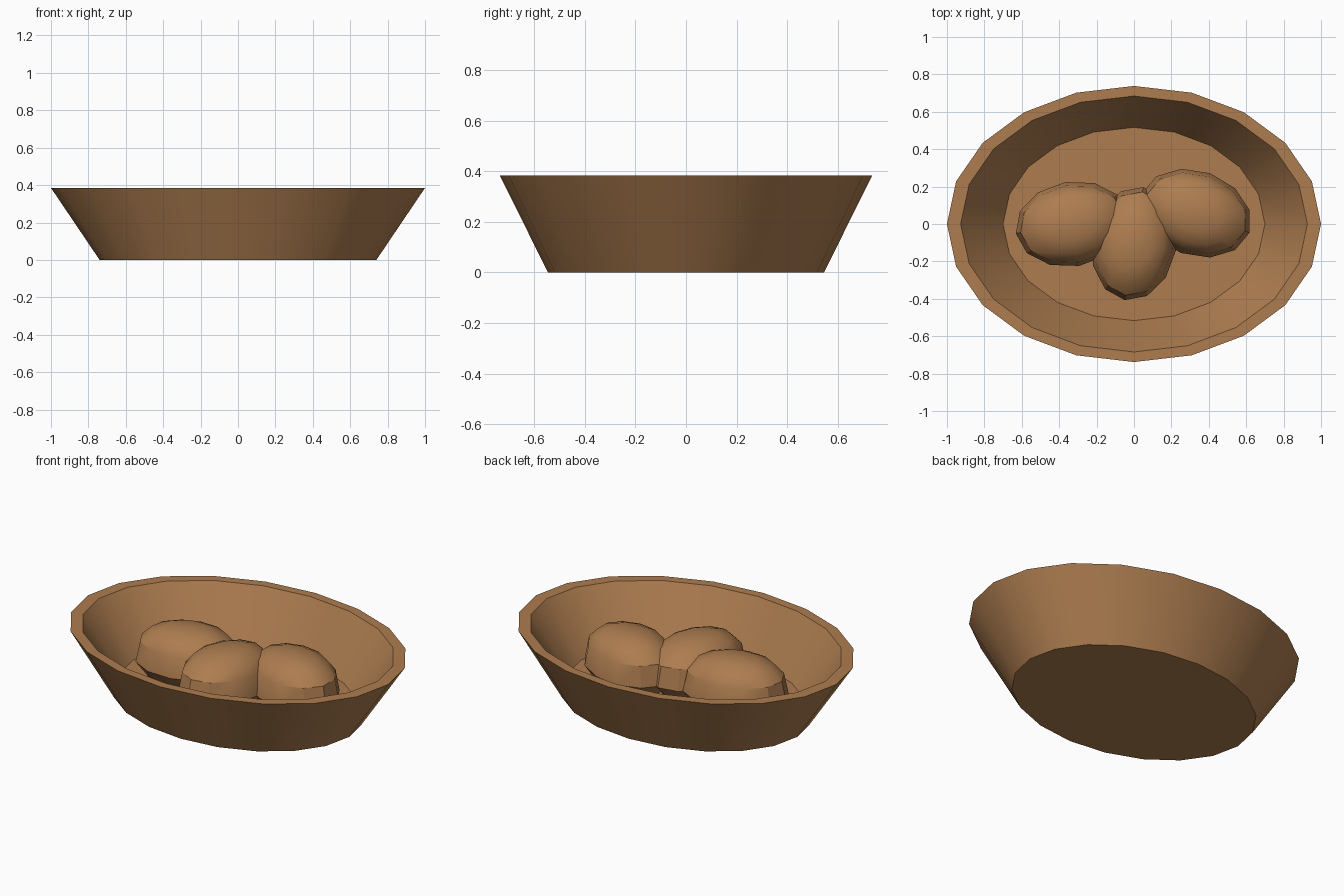
import bpy, bmesh, math
from mathutils import Matrix

if "Cube" in bpy.data.objects:
    bpy.data.objects.remove(bpy.data.objects["Cube"])

brown = bpy.data.materials.new("warm brown")
brown.diffuse_color = (0.42, 0.205, 0.08, 1)
brown.use_nodes = True
brown.node_tree.nodes["Principled BSDF"].inputs["Base Color"].default_value = brown.diffuse_color


def lathe(name, profile, sides, ry=1.0, rx=1.0, angle=0.0, centre=(0, 0)):
    """Turn a (radius, z) profile into an oval solid with capped ends."""
    bm = bmesh.new()
    rings = []
    for r, z in profile:
        if r == 0:
            rings.append([bm.verts.new((0, 0, z))])
        else:
            rings.append([bm.verts.new((rx * r * math.cos(2 * math.pi * i / sides),
                                        ry * r * math.sin(2 * math.pi * i / sides), z))
                          for i in range(sides)])
    for a, b in zip(rings, rings[1:]):
        for i in range(sides):
            j = (i + 1) % sides
            if len(b) == 1:
                bm.faces.new((a[i], a[j], b[0]))
            else:
                bm.faces.new((a[i], a[j], b[j], b[i]))
    bm.faces.new(rings[0][::-1])
    if len(rings[-1]) > 1:
        bm.faces.new(rings[-1])
    bmesh.ops.recalc_face_normals(bm, faces=bm.faces)
    me = bpy.data.meshes.new(name)
    bm.transform(Matrix.Translation((centre[0], centre[1], 0)) @ Matrix.Rotation(angle, 4, 'Z'))
    bm.to_mesh(me)
    bm.free()
    me.materials.append(brown)
    ob = bpy.data.objects.new(name, me)
    bpy.context.collection.objects.link(ob)
    bpy.ops.object.select_all(action='DESELECT')
    ob.select_set(True)
    bpy.context.view_layer.objects.active = ob
    bpy.ops.object.shade_smooth_by_angle(angle=math.radians(30))
    return ob


# Oval bowl: outer wall, rim, inner wall, floor
lathe("bowl", [(0.74, 0), (1.0, 0.385), (0.927, 0.385), (0.70, 0.075)], 20, ry=0.738)

# Three domed loaves resting on the floor
loaf = [(0.75, 0.07), (1.0, 0.16), (0.915, 0.28), (0.72, 0.337), (0.42, 0.37), (0, 0.383)]
for name, centre, deg in (("left_loaf", (-0.33, 0.0), 9.4),
                          ("middle_loaf", (0.0, -0.105), 80.7),
                          ("right_loaf", (0.33, 0.058), -20)):
    lathe(name, loaf, 12, rx=0.306, ry=0.227, angle=math.radians(deg), centre=centre)
